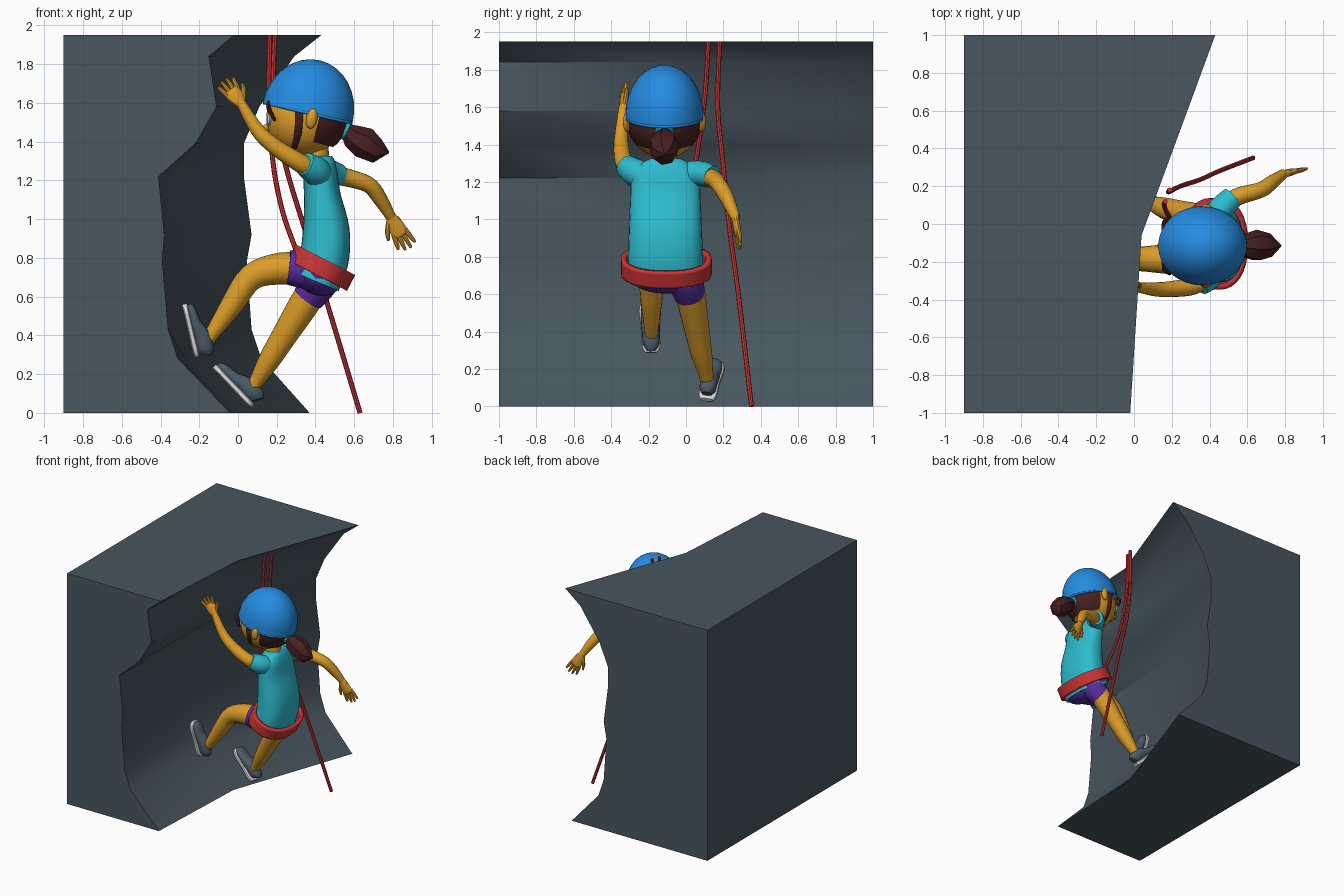
import bpy
import bmesh
from math import sin, cos, pi, radians
from mathutils import Vector, Matrix

if "Cube" in bpy.data.objects:
    bpy.data.objects.remove(bpy.data.objects["Cube"])


def material(name, *rgb):
    m = bpy.data.materials.new(name)
    m.use_nodes = True
    m.diffuse_color = (*rgb, 1)
    m.node_tree.nodes["Principled BSDF"].inputs["Base Color"].default_value = (*rgb, 1)
    return m


ROCK = material("slate rock", .065, .093, .112)
BLUE = material("helmet blue", .018, .26, .75)
TEAL = material("shirt teal", .027, .51, .63)
SKIN = material("warm skin", .72, .34, .022)
RED = material("rope red", .6, .035, .036)
PURPLE = material("shorts purple", .1, .027, .36)
HAIR = material("dark brown hair", .065, .014, .015)
WHITE = material("sole white", .68, .68, .68)
SHOE = material("shoe grey", .07, .105, .135)

Y_AXIS = Vector((0, 1, 0))
HEAD_Y = -.115
parts = []


def finish(name, bm, mat):
    bmesh.ops.recalc_face_normals(bm, faces=bm.faces)
    mesh = bpy.data.meshes.new(name)
    bm.to_mesh(mesh)
    bm.free()
    mesh.materials.append(mat)
    ob = bpy.data.objects.new(name, mesh)
    bpy.context.collection.objects.link(ob)
    parts.append(ob)
    return ob


def smooth_path(rings, steps):
    """Catmull-Rom interpolation of ring positions and radii."""
    out = []
    for i in range(len(rings) - 1):
        a, b = rings[max(i - 1, 0)], rings[i]
        c, d = rings[i + 1], rings[min(i + 2, len(rings) - 1)]
        for s in range(steps):
            t = s / steps
            out.append([q + .5 * t * (r - p + t * (2*p - 5*q + 4*r - w + t * (3*(q - r) + w - p)))
                        for p, q, r, w in zip(a, b, c, d)])
    return out + [rings[-1]]


def loft(name, rings, mat, n=16, steps=4, ref=Y_AXIS, square=1):
    """Rings are (x, y, z, radius along ref, other radius)."""
    rings = [tuple(r) + (r[3],) * (5 - len(r)) for r in rings]
    rings = smooth_path(rings, steps) if steps > 1 else rings
    pts = [Vector(r[:3]) for r in rings]
    bm = bmesh.new()
    loops = []
    for i, r in enumerate(rings):
        t = (pts[min(i + 1, len(pts) - 1)] - pts[max(i - 1, 0)]).normalized()
        u = (ref - t * ref.dot(t)).normalized()
        v = t.cross(u)
        loop = []
        for k in range(n):
            c, s = cos(2 * pi * k / n), sin(2 * pi * k / n)
            c, s = (abs(w) ** square * (1 if w > 0 else -1) for w in (c, s))
            loop.append(bm.verts.new(pts[i] + u * r[3] * c + v * r[4] * s))
        loops.append(loop)
    for a, b in zip(loops, loops[1:]):
        for k in range(n):
            bm.faces.new((a[k], a[(k + 1) % n], b[(k + 1) % n], b[k]))
    bm.faces.new(loops[0])
    bm.faces.new(loops[-1])
    return finish(name, bm, mat)


def ball(name, loc, radii, mat, tilt=0, cuts=(), n=24):
    """Ellipsoid tilted about y; each cut (point, normal) removes the normal side in local unit space."""
    bm = bmesh.new()
    bmesh.ops.create_uvsphere(bm, u_segments=n, v_segments=n // 2, radius=1)
    for co, no in cuts:
        bmesh.ops.bisect_plane(bm, geom=bm.verts[:] + bm.edges[:] + bm.faces[:],
                               plane_co=co, plane_no=no, clear_outer=True)
    bm.transform(Matrix.Translation(loc) @ Matrix.Rotation(radians(tilt), 4, 'Y')
                 @ Matrix.Diagonal((*radii, 1)))
    return finish(name, bm, mat)


# Rock wall: three profiles along y, closed to a flat back
heights = (1.95, 1.84, 1.58, 1.39, 1.22, .92, .78, .43, .28, 0)
profiles = {-1: (-.02, -.15, -.11, -.22, -.41, -.38, -.39, -.36, -.31, -.04),
            -.06: (.04, -.1, -.08, -.19, -.37, -.35, -.36, -.33, -.27, 0),
            1: (.43, .29, .11, .03, .03, .07, .045, .07, .12, .37)}
bm = bmesh.new()
slices = []
for y, xs in profiles.items():
    outline = [(-.9, heights[0])] + list(zip(xs, heights)) + [(-.9, 0)]
    slices.append([bm.verts.new((x, y, z)) for x, z in outline])
for a, b in zip(slices, slices[1:]):
    for k in range(len(a)):
        j = (k + 1) % len(a)
        bm.faces.new((a[k], a[j], b[j], b[k]))
bm.faces.new(slices[0])
bm.faces.new(slices[-1])
finish("rock_wall", bm, ROCK)

# Head, face and hair
ball("head", (.34, HEAD_Y, 1.515), (.195, .19, .19), SKIN, 10)
ball("nose", (.143, HEAD_Y, 1.47), (.02, .02, .02), SKIN, n=12)
ball("back_hair", (.355, HEAD_Y, 1.53), (.215, .2, .2), HAIR, 14,
     [((.3, 0, 0), (-1, 0, 0)), ((0, 0, -.6), (0, 0, -1))])
for side, label in ((-1, "right"), (1, "left")):
    ball(label + "_ear", (.38, HEAD_Y + side * .2, 1.52), (.03, .022, .055), SKIN, 10, n=12)
    ball(label + "_eye", (.163, HEAD_Y + side * .07, 1.515), (.012, .026, .032), WHITE, n=12)
    ball(label + "_pupil", (.153, HEAD_Y + side * .068, 1.515), (.006, .013, .018), HAIR, n=12)
    loft(label + "_fringe", [(.16, HEAD_Y + side * .06, 1.6, .03, .012),
                             (.16, HEAD_Y + side * .11, 1.57, .03, .012),
                             (.19, HEAD_Y + side * .15, 1.51, .008)], HAIR, 8)
loft("ponytail", [(.55, HEAD_Y, 1.47, .03), (.59, HEAD_Y, 1.43, .065), (.65, HEAD_Y, 1.395, .085),
                  (.72, HEAD_Y, 1.35, .065), (.78, HEAD_Y, 1.345, .004)], HAIR, 7, 1)
loft("hair_tie", [(.535, HEAD_Y, 1.47, .055), (.565, HEAD_Y, 1.455, .05)], TEAL, 12, 1)
loft("neck", [(.41, HEAD_Y, 1.25, .065), (.4, HEAD_Y, 1.4, .065)], SKIN, steps=1)

# Helmet with a strap running under the chin
helmet = ball("helmet", (.36, HEAD_Y, 1.555), (.238, .21, .272), BLUE, 13,
              [((0, 0, 0), (0, 0, -1))], 32)
shell = helmet.modifiers.new("thickness", 'SOLIDIFY')
shell.thickness = .015
loft("chin_strap", [(.285 + .03 * cos(a) ** 2, HEAD_Y + .197 * cos(a), 1.53 + .19 * sin(a), .02, .007)
                    for a in (pi * (.9 + k * .1) for k in range(13))],
     HAIR, 8, 2, Vector((1, 0, 0)))

# Shirt
loft("shirt", [(.4, -.11, .68, .2, .13), (.445, -.11, .8, .2, .128), (.455, -.11, .95, .195, .12),
               (.435, -.11, 1.12, .188, .095), (.425, -.11, 1.24, .18, .088),
               (.425, -.11, 1.3, .13, .075), (.425, -.11, 1.325, .08, .06)], TEAL, 28, square=.8)
loft("left_sleeve", [(.42, .01, 1.24, .07), (.46, .08, 1.245, .068), (.52, .14, 1.225, .06)], TEAL)
loft("right_sleeve", [(.43, -.2, 1.22, .07), (.4, -.27, 1.25, .075), (.345, -.32, 1.285, .062)], TEAL)

# Shorts
ball("shorts_seat", (.41, -.11, .71), (.13, .205, .1), PURPLE, 27)
loft("right_shorts_leg", [(.44, -.18, .73, .1), (.35, -.185, .74, .1), (.26, -.19, .75, .088)], PURPLE)
loft("left_shorts_leg", [(.44, -.03, .72, .1), (.41, 0, .66, .095), (.36, .02, .59, .082)], PURPLE)

# Harness belt: a tilted band around the hips
axis = Vector((.46, 0, .89))
hips = Vector((.43, -.105, .75))
belt = loft("harness_belt", [(*(hips + axis * h), .243, .173) for h in (-.046, -.035, .035, .046)],
            RED, 32, 1, square=.9)
bm = bmesh.new()
bm.from_mesh(belt.data)
bmesh.ops.delete(bm, geom=[f for f in bm.faces if len(f.verts) > 4], context='FACES_ONLY')
bm.to_mesh(belt.data)
bm.free()
belt.modifiers.new("thickness", 'SOLIDIFY').thickness = .03

# Legs
loft("right_leg", [(.4, -.18, .74, .085), (.22, -.185, .745, .082), (.07, -.185, .7, .068),
                   (-.03, -.185, .56, .058), (-.14, -.185, .4, .036), (-.18, -.185, .36, .034)], SKIN)
loft("left_leg", [(.41, .01, .67, .08), (.34, .03, .56, .078), (.24, .06, .4, .066),
                  (.16, .085, .27, .056), (.09, .11, .155, .037), (.06, .115, .11, .035)], SKIN)


def shoe(label, heel, toe, up):
    heel, toe, up = Vector(heel), Vector(toe), Vector(up).normalized()
    side = up.cross(toe - heel).normalized()

    def rings(rows):
        return [(*(heel.lerp(toe, t) + up * lift), wide, tall) for t, lift, wide, tall in rows]

    loft(label + "_sole", rings([(0, .014, .03, .012), (.1, .014, .048, .016), (.45, .014, .05, .016),
                                 (.8, .014, .06, .016), (.94, .014, .048, .016),
                                 (1, .014, .025, .012)]), WHITE, 16, 3, side, .6)
    loft(label + "_upper", rings([(.02, .055, .026, .035), (.12, .065, .044, .045),
                                  (.35, .064, .047, .045), (.6, .046, .05, .032),
                                  (.85, .04, .046, .026), (.97, .033, .024, .014)]),
         SHOE, 16, 3, side, .85)


shoe("right_shoe", (-.225, -.185, .285), (-.29, -.195, .56), (.97, 0, .22))
shoe("left_shoe", (.065, .11, .025), (-.13, .155, .23), (.72, 0, .69))

# Arms
loft("right_arm", [(.42, -.26, 1.24, .05), (.32, -.325, 1.29, .048), (.19, -.345, 1.375, .042),
                   (.1, -.345, 1.46, .036), (.015, -.335, 1.6, .025)], SKIN)
loft("left_arm", [(.44, .06, 1.24, .05), (.54, .14, 1.22, .047), (.67, .18, 1.18, .042),
                  (.73, .22, 1.11, .038), (.79, .265, 1.01, .026)], SKIN)


def hand(label, wrist, tip, spread):
    wrist, tip, spread = Vector(wrist), Vector(tip), Vector(spread).normalized()
    reach = tip - wrist

    def at(t, offset):
        return wrist + reach * t + spread * offset

    loft(label + "_palm", [(*at(0, 0), .024, .022), (*at(.25, 0), .04, .02),
                           (*at(.55, 0), .043, .017), (*at(.62, 0), .03, .01)],
         SKIN, 12, 3, spread)
    for i, length in enumerate((.93, 1, .98, .88)):
        o = (i - 1.5) * .023
        loft(f"{label}_finger_{i + 1}", [(*at(.5, o), .012), (*at(.75, o * 1.2), .012),
                                         (*at(length, o * 1.4), .007)], SKIN, 8, 2, spread)
    loft(label + "_thumb", [(*at(.12, .02), .014), (*at(.35, .055), .013), (*at(.55, .07), .007)],
         SKIN, 8, 2, spread)


hand("right_hand", (.02, -.335, 1.59), (-.075, -.33, 1.72), (.8, .25, .6))
hand("left_hand", (.785, .262, 1.02), (.88, .29, .845), (-.85, -.1, -.5))

# Ropes: one tied to the harness, one hanging free
loft("harness_rope", [(.165, .12, 1.95, .013), (.16, .1, 1.65, .013), (.18, .05, 1.3, .013),
                      (.23, -.02, 1.04, .013), (.3, -.09, .84, .013)], RED, 8, 5)
loft("hanging_rope", [(.19, .18, 1.95, .013), (.185, .17, 1.6, .013), (.245, .2, 1.28, .013),
                      (.35, .235, .93, .013), (.45, .28, .6, .013), (.63, .35, 0, .013)], RED, 8, 5)

# Shading
bpy.ops.object.select_all(action='DESELECT')
for ob in parts:
    ob.select_set(True)
bpy.context.view_layer.objects.active = parts[0]
bpy.ops.object.shade_smooth_by_angle(angle=radians(35))
